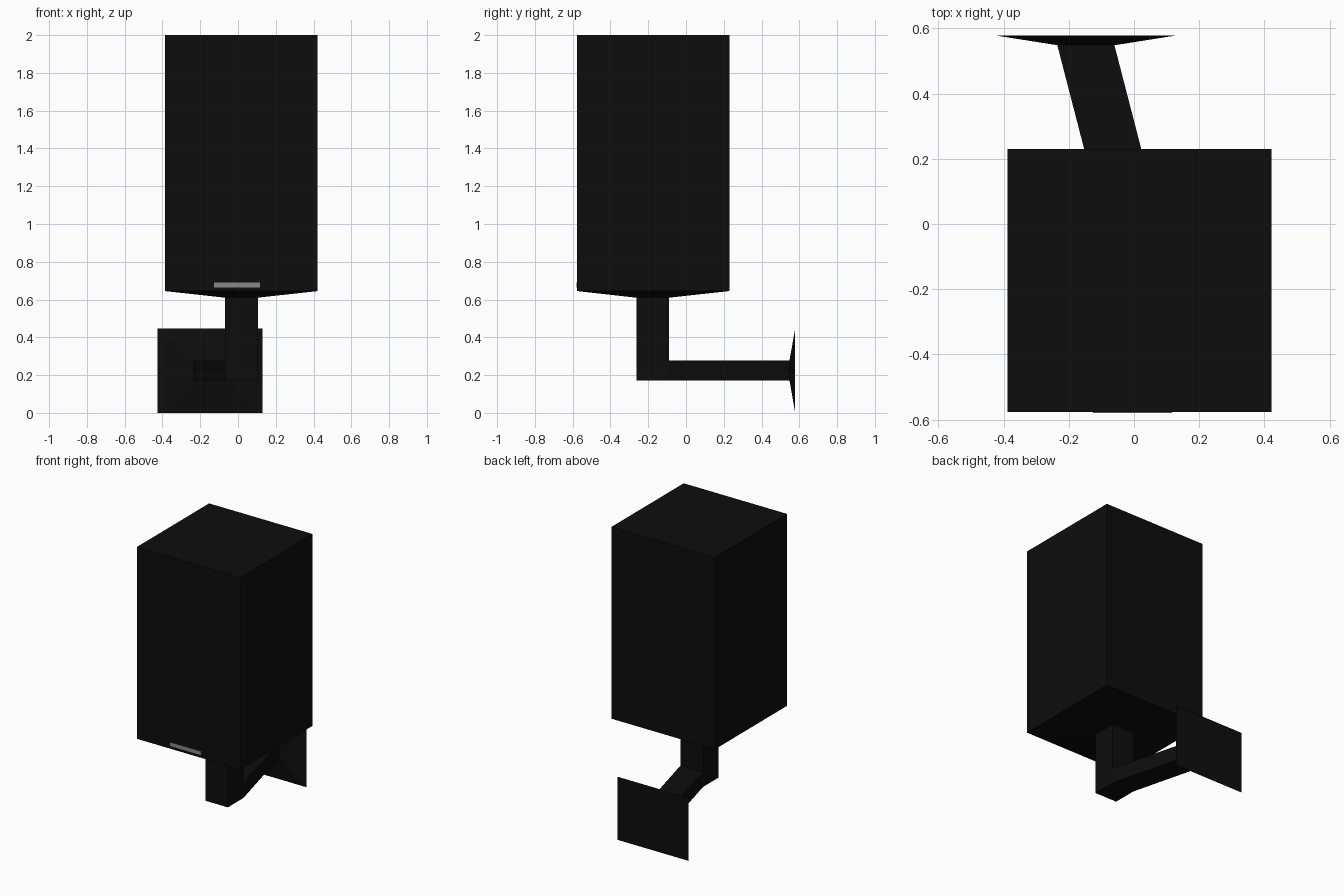
import bpy, bmesh

if "Cube" in bpy.data.objects:
    bpy.data.objects.remove(bpy.data.objects["Cube"])


def material(name, v):
    m = bpy.data.materials.new(name)
    m.diffuse_color = (v, v, v, 1)
    m.use_nodes = True
    m.node_tree.nodes["Principled BSDF"].inputs["Base Color"].default_value = m.diffuse_color
    return m


black = material("matte black", 0.004)
grey = material("light grey", 0.25)


def finish(name, bm, mat):
    bmesh.ops.recalc_face_normals(bm, faces=bm.faces[:])
    me = bpy.data.meshes.new(name)
    bm.to_mesh(me)
    bm.free()
    me.materials.append(mat)
    ob = bpy.data.objects.new(name, me)
    bpy.context.collection.objects.link(ob)
    return ob


def rect_z(x0, x1, y0, y1, z):
    return [(x0, y0, z), (x1, y0, z), (x1, y1, z), (x0, y1, z)]


def rect_y(x0, x1, z0, z1, y):
    return [(x0, y, z0), (x1, y, z0), (x1, y, z1), (x0, y, z1)]


def loft(rings, cap_start=False, cap_end=False):
    bm = bmesh.new()
    vs = [[bm.verts.new(p) for p in r] for r in rings]
    for a, b in zip(vs, vs[1:]):
        for i in range(4):
            j = (i + 1) % 4
            bm.faces.new((a[i], a[j], b[j], b[i]))
    if cap_start:
        bm.faces.new(vs[0])
    if cap_end:
        bm.faces.new(vs[-1])
    return bm


CAB = (-0.387, 0.422, -0.577, 0.23)
POST = (-0.07, 0.105, -0.263, -0.09)

# Box cabinet with a shallow tapered underside
finish("cabinet", loft([rect_z(*CAB, 2.0), rect_z(*CAB, 0.645),
                        rect_z(*POST, 0.61)], cap_start=True), black)

# Vertical post; its lower back side opens into the arm
bm = loft([rect_z(*POST, 0.61), rect_z(*POST, 0.278),
           rect_z(*POST, 0.172)], cap_end=True)
joint = [f for f in bm.faces if f.calc_center_median().z < 0.27
         and all(abs(v.co.y + 0.09) < 1e-4 for v in f.verts)]
bmesh.ops.delete(bm, geom=joint, context='FACES_ONLY')
finish("post", bm, black)

# Slanted arm flaring into the wall plate
finish("arm_and_wall_plate", loft([
    rect_y(-0.07, 0.105, 0.172, 0.278, -0.09),
    rect_y(-0.235, -0.06, 0.172, 0.278, 0.548),
    rect_y(-0.425, 0.13, 0.0, 0.446, 0.578)], cap_end=True), black)

# Thin badge strip low on the front
finish("badge_strip", loft([
    rect_y(-0.126, 0.117, 0.665, 0.691, -0.575),
    rect_y(-0.126, 0.117, 0.665, 0.691, -0.580)], True, True), grey)
